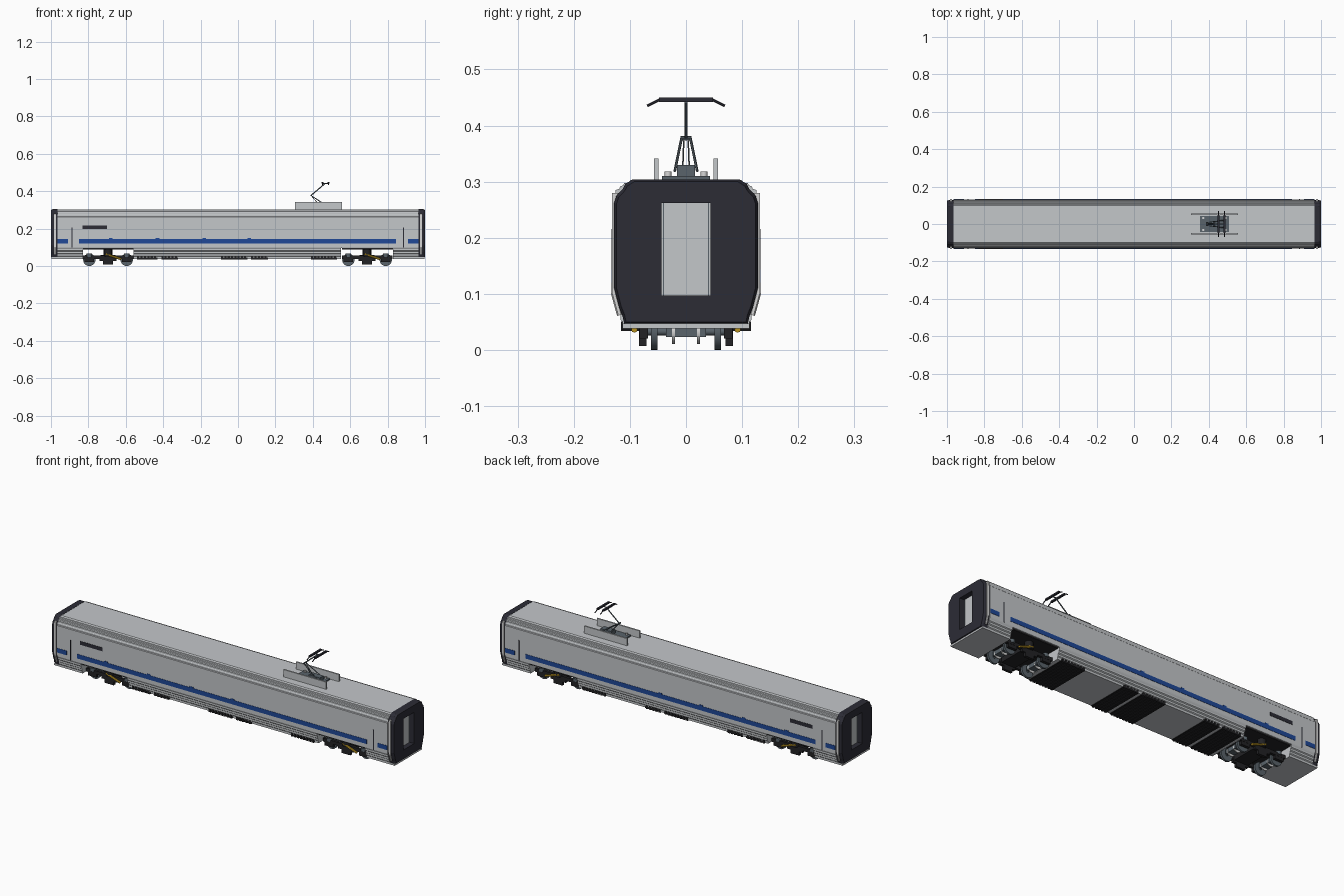
import bpy, bmesh, math
from mathutils import Vector

if "Cube" in bpy.data.objects:
    bpy.data.objects.remove(bpy.data.objects["Cube"])


def mat(name, r, g, b):
    m = bpy.data.materials.new(name)
    m.diffuse_color = (r, g, b, 1)
    m.use_nodes = True
    m.node_tree.nodes["Principled BSDF"].inputs["Base Color"].default_value = m.diffuse_color
    return m


SILVER = mat("silver", 0.55, 0.57, 0.59)
CHARCOAL = mat("charcoal", 0.025, 0.025, 0.036)
BLUE = mat("stripe blue", 0.014, 0.065, 0.31)
BLACK = mat("black", 0.016, 0.016, 0.018)
STEEL = mat("steel grey", 0.10, 0.125, 0.145)
PALE = mat("pale grey", 0.68, 0.68, 0.68)
YELLOW = mat("yellow", 0.70, 0.42, 0.02)


def finish(name, bm, material):
    bmesh.ops.recalc_face_normals(bm, faces=bm.faces)
    me = bpy.data.meshes.new(name)
    bm.to_mesh(me)
    bm.free()
    me.materials.append(material)
    ob = bpy.data.objects.new(name, me)
    bpy.context.collection.objects.link(ob)
    return ob


def box(name, x, y, z, material):
    """Box from (min, max) ranges."""
    bm = bmesh.new()
    bmesh.ops.create_cube(bm, size=1)
    for v in bm.verts:
        v.co = [(r[0] + r[1]) / 2 + c * (r[1] - r[0]) for r, c in zip((x, y, z), v.co)]
    return finish(name, bm, material)


def rod(name, a, b, r, material, sides=6):
    """Cylinder between two points."""
    a, b = Vector(a), Vector(b)
    bm = bmesh.new()
    bmesh.ops.create_cone(bm, cap_ends=True, segments=sides, radius1=r, radius2=r,
                          depth=(b - a).length)
    q = (b - a).to_track_quat('Z', 'Y')
    for v in bm.verts:
        v.co = q @ v.co + (a + b) / 2
    for f in bm.faces:
        f.smooth = sides > 8 and len(f.verts) == 4
    return finish(name, bm, material)


def loft(name, half, rings, material, mid=0.17):
    """Mirror a half section (y, z) and run it through (x, scale) rings."""
    section = half + [(-y, z) for y, z in reversed(half)]
    bm = bmesh.new()
    loops = [[bm.verts.new((x, y * s, mid + (z - mid) * s)) for y, z in section]
             for x, s in rings]
    n = len(section)
    for p, q in zip(loops, loops[1:]):
        for i in range(n):
            bm.faces.new((p[i], p[(i + 1) % n], q[(i + 1) % n], q[i]))
    bm.faces.new(loops[0])
    bm.faces.new(loops[-1])
    return finish(name, bm, material)


# Ribbed body shell: full-length upper part, lower skirts between the bogie wells
upper = [(.129, .095), (.131, .1), (.131, .262), (.128, .265), (.128, .273), (.126, .276),
         (.126, .285), (.119, .287), (.117, .292), (.112, .293), (.110, .298),
         (.104, .298), (.098, .303)]
skirt = [(.113, .038), (.113, .05), (.117, .054), (.117, .064), (.122, .068),
         (.122, .078), (.126, .082), (.126, .09), (.129, .095)]
loft("body_shell", upper, [(-.966, 1), (.966, 1)], SILVER)
for x0, x1 in ((-.966, -.83), (-.56, .55), (.83, .966)):
    loft("body_skirt", skirt, [(x0, 1), (x1, 1)], SILVER)

# Dark end frames with a doorway opening, sill and side seals
end_section = [(.110, .046), (.113, .06), (.119, .075), (.124, .095), (.128, .11), (.128, .262),
               (.124, .275), (.112, .288), (.108, .296), (.095, .304)]
for s in (-1, 1):
    cap = loft("end_frame", end_section, [(s * .964, 1), (s * .99, 1), (s * 1.0, .97)], CHARCOAL)
    cutter = box("doorway_cutter", sorted((s * .969, s * 1.1)), (-.044, .044), (.097, .262), SILVER)
    cutter.hide_render = True
    cutter.hide_viewport = True
    mod = cap.modifiers.new("doorway", 'BOOLEAN')
    mod.operation = 'DIFFERENCE'
    mod.object = cutter
    box("end_door", sorted((s * .966, s * .973)), (-.044, .044), (.097, .262), SILVER)
    for y in (-.041, .039):
        box("door_edge", sorted((s * .972, s * .975)), (y, y + .002), (.097, .262), STEEL)
    box("end_sill", sorted((s * .96, s * .996)), (-.113, .113), (.038, .047), SILVER)
    for t in (-1, 1):
        box("end_seal", sorted((s * .973, s * .984)), sorted((t * .12, t * .132)), (.1, .28), PALE)
        rod("end_seal_foot", (s * .9785, t * .129, .102), (s * .9785, t * .118, .062), .005, PALE)

# Side markings on both sides
for t in (-1, 1):
    def plate(name, x0, x1, z0, z1, material):
        box(name, (x0, x1), sorted((t * .130, t * .1325)), (z0, z1), material)
    plate("stripe", -.85, .845, .12, .143, BLUE)
    for x in (-.69, -.44, -.19, .05):
        plate("stripe_tab", x, x + .02, .142, .149, BLUE)
    for x0, x1 in ((-.965, -.91), (.91, .965)):
        plate("end_stripe", x0, x1, .12, .143, BLUE)
    for x in (-.89, .883):
        plate("door_seam", x, x + .004, .1, .206, CHARCOAL)
    plate("display_panel", -.832, -.7, .197, .216, CHARCOAL)

# Ribbed equipment covers under the floor
for x0, x1 in ((-.54, -.43), (-.41, -.32), (-.09, .05), (.07, .16), (.39, .53)):
    box("equipment_cover", (x0, x1), (-.114, .114), (.036, .046), BLACK)
    n = round((x1 - x0) / .018)
    for i in range(n):
        x = x0 + (x1 - x0) * i / n
        box("cover_rib", (x, x + .011), (-.116, .116), (.034, .051), BLACK)

# Bogies
for cx in (-.695, .69):
    box("well_ceiling", (cx - .135, cx + .14), (-.122, .122), (.089, .0955), BLACK)
    box("bogie_bolster", (cx - .04, cx + .04), (-.07, .07), (.035, .06), BLACK)
    box("bogie_pivot", (cx - .025, cx + .025), (-.03, .03), (.055, .092), BLACK)
    for dx in (-.1, .1):
        x = cx + dx
        rod("axle", (x, -.078, .033), (x, .078, .033), .007, STEEL, 12)
        box("gear_case", (x - .02, x + .02), (-.036, .036), (.023, .045), STEEL)
        for t in (-1, 1):
            rod("wheel", (x, t * .051, .033), (x, t * .062, .033), .033, STEEL, 24)
            rod("brake_disc", (x, t * .020, .033), (x, t * .025, .033), .022, PALE, 20)
            box("axle_box", (x - .025, x + .025), sorted((t * .068, t * .083)), (.02, .05), BLACK)
            rod("axle_spring", (x, t * .076, .048), (x, t * .076, .066), .014, STEEL, 12)
    for t in (-1, 1):
        ys = sorted((t * .07, t * .084))
        box("side_frame", (cx - .135, cx + .135), ys, (.038, .056), BLACK)
        box("frame_centre", (cx - .045, cx + .045), ys, (.026, .05), BLACK)
        box("frame_shoe", (cx - .026, cx + .026), ys, (.007, .03), BLACK)
        rod("air_spring", (cx, t * .077, .05), (cx, t * .077, .092), .02, BLACK, 16)
        rod("damper", (cx - .012, t * .092, .064), (cx + .07, t * .092, .036), .0055, YELLOW, 8)

# Pantograph: fairings, base, arms and contact head
for t in (-1, 1):
    box("roof_fairing", (.305, .556), sorted((t * .049, t * .057)), (.3, .341), SILVER)
    for x in (.37, .49):
        rod("insulator", (x, t * .032, .303), (x, t * .032, .318), .006, PALE, 10)
    rod("lower_arm", (.478, t * .02, .319), (.39, t * .008, .377), .0025, STEEL)
    rod("arm_link", (.44, t * .006, .319), (.395, t * .004, .372), .0015, STEEL)
box("pantograph_base", (.352, .508), (-.043, .043), (.302, .31), STEEL)
box("arm_mount", (.425, .49), (-.016, .016), (.31, .33), STEEL)
rod("knee_joint", (.39, -.01, .377), (.39, .01, .377), .004, STEEL, 8)
rod("upper_arm", (.39, 0, .377), (.468, 0, .443), .003, STEEL)
rod("head_link", (.45, 0, .442), (.485, 0, .442), .003, STEEL)
for x in (.452, .484):
    box("contact_strip", (x - .005, x + .005), (-.048, .048), (.442, .45), CHARCOAL)
    for t in (-1, 1):
        rod("contact_horn", (x, t * .047, .446), (x, t * .069, .435), .0025, CHARCOAL)
